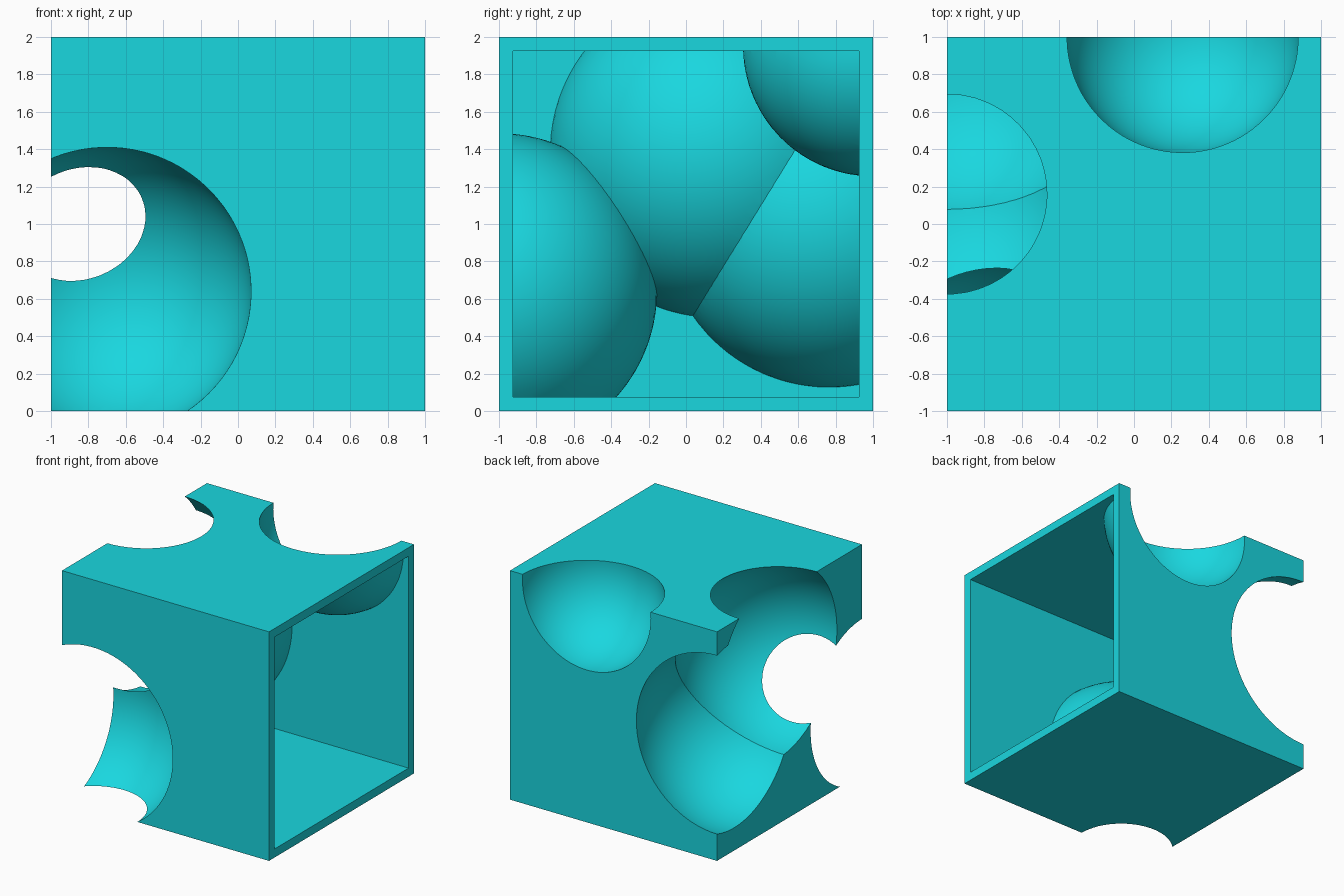
import bpy
import math

if "Cube" in bpy.data.objects:
    bpy.data.objects.remove(bpy.data.objects["Cube"])

WALL = 0.075
# Spherical bites: centre and radius
BITES = [
    ((0.26, 1.00, 1.95), 0.62),     # top back
    ((-0.70, -1.00, 0.64), 0.77),   # lower front left
    ((-1.00, 0.16, 1.386), 0.814),  # left side, upper
    ((-1.00, 0.765, 1.013), 0.814), # left side, lower back
]


def box(name, lo, hi):
    size = [b - a for a, b in zip(lo, hi)]
    mid = [(a + b) / 2 for a, b in zip(lo, hi)]
    bpy.ops.mesh.primitive_cube_add(size=1, location=mid)
    ob = bpy.context.object
    ob.name = name
    ob.scale = size
    bpy.ops.object.transform_apply(location=True, rotation=True, scale=True)
    return ob


def ball(name, centre, radius):
    # Slight tilt keeps vertices off the cube's planes
    bpy.ops.mesh.primitive_uv_sphere_add(segments=96, ring_count=48, radius=radius,
                                         location=centre, rotation=(0.31, 0.47, 0.23))
    ob = bpy.context.object
    ob.name = name
    return ob


def subtract(target, cutter):
    mod = target.modifiers.new("cut", 'BOOLEAN')
    mod.operation = 'DIFFERENCE'
    mod.solver = 'EXACT'
    mod.object = cutter
    cutter.hide_render = True
    bpy.context.view_layer.objects.active = target
    bpy.ops.object.modifier_apply(modifier=mod.name)
    bpy.data.objects.remove(cutter, do_unlink=True)


# Cavity: inset box, open at the right, kept one wall away from each bite
cavity = box("cavity", (-1 + WALL, -1 + WALL, WALL), (1.2, 1 - WALL, 2 - WALL))
for centre, radius in BITES:
    subtract(cavity, ball("cavity_bite", centre, radius + WALL))

# Hollow cube with the bites taken out
shell = box("hollow_cube", (-1, -1, 0), (1, 1, 2))
for centre, radius in BITES:
    subtract(shell, ball("outer_bite", centre, radius))
subtract(shell, cavity)

# Smooth spherical surfaces with crisp edges
bpy.ops.object.select_all(action='DESELECT')
shell.select_set(True)
bpy.context.view_layer.objects.active = shell
bpy.ops.object.shade_smooth_by_angle(angle=math.radians(15))

cyan = bpy.data.materials.new("cyan")
cyan.diffuse_color = (0.01, 0.68, 0.74, 1)
cyan.use_nodes = True
cyan.node_tree.nodes["Principled BSDF"].inputs["Base Color"].default_value = cyan.diffuse_color
shell.data.materials.clear()
shell.data.materials.append(cyan)
